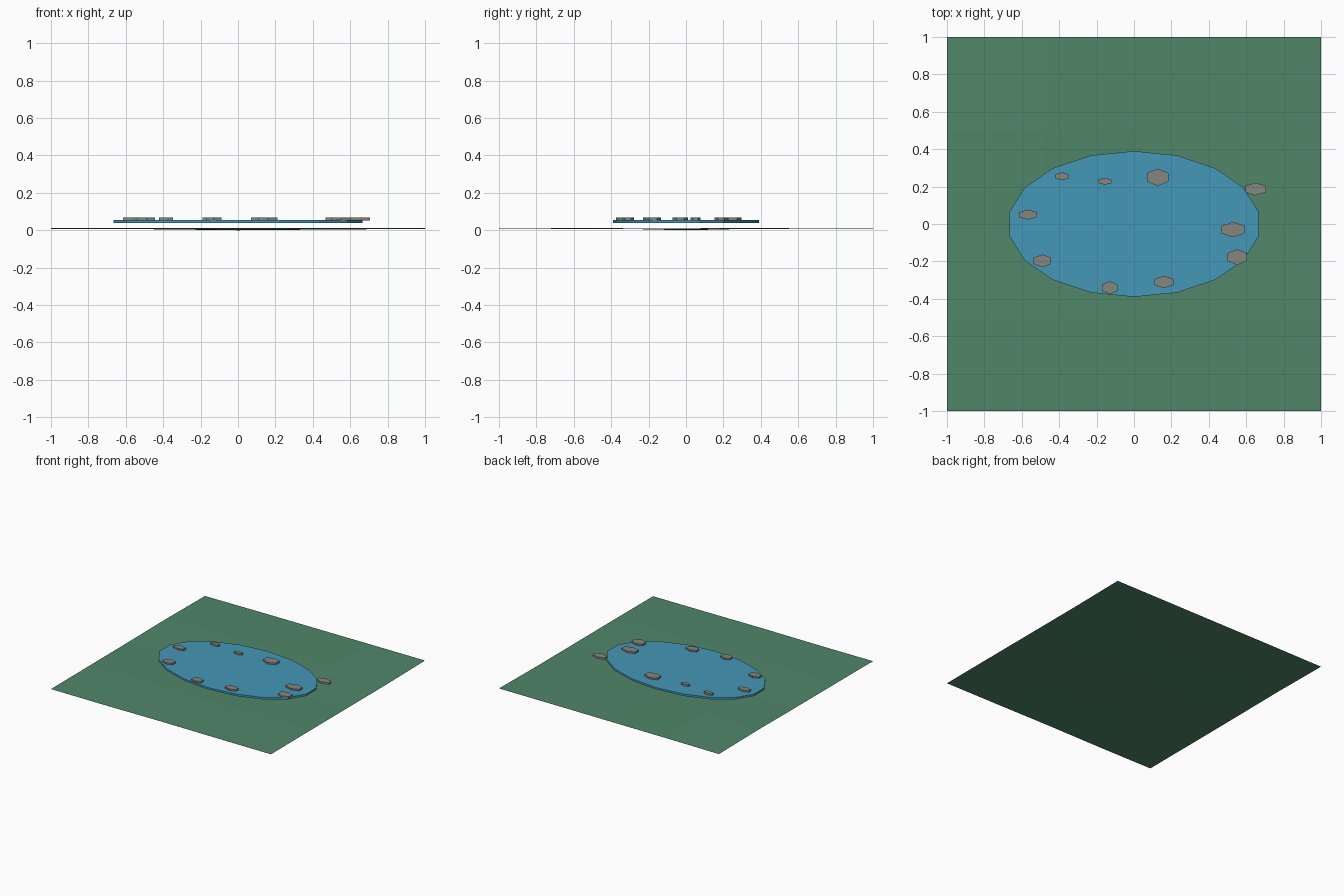
import bpy, random
from math import cos, pi

if "Cube" in bpy.data.objects:
    bpy.data.objects.remove(bpy.data.objects["Cube"])

random.seed(4)

def material(name, rgb):
    m = bpy.data.materials.new(name)
    m.diffuse_color = (*rgb, 1)
    m.use_nodes = True
    m.node_tree.nodes["Principled BSDF"].inputs["Base Color"].default_value = m.diffuse_color
    return m

GRASS = material("grass_green", (0.08, 0.24, 0.14))
WATER = material("water_blue", (0.06, 0.31, 0.47))
STONE = material("stone_grey", (0.24, 0.24, 0.21))

def disc(name, sides, center, rx, ry, z0, z1, mat):
    bpy.ops.mesh.primitive_cylinder_add(vertices=sides, radius=1, depth=1,
        location=(center[0], center[1], (z0 + z1) / 2))
    o = bpy.context.object
    o.name = name
    o.scale = (rx, ry, z1 - z0)
    o.data.materials.append(mat)
    return o

# Gently uneven ground sheet
bpy.ops.mesh.primitive_grid_add(x_subdivisions=4, y_subdivisions=4, size=2)
ground = bpy.context.object
ground.name = "ground"
ground.data.materials.append(GRASS)
for v in ground.data.vertices:
    edge = max(abs(v.co.x), abs(v.co.y)) > 0.9
    v.co.z = random.uniform(0.006, 0.014) if edge else random.uniform(0.003, 0.014)
min(ground.data.vertices, key=lambda v: v.co.length).co.z = 0.0

# Oval pond
disc("pond_water", 18, (0, 0), 0.675, 0.39, 0.039, 0.055, WATER)

# Stones round the shore: x, y, half width, half depth
stones = [
    (0.65, 0.187, 0.055, 0.034), (0.53, -0.03, 0.061, 0.041),
    (0.552, -0.177, 0.051, 0.042), (0.16, -0.31, 0.05, 0.033),
    (-0.13, -0.34, 0.042, 0.034), (-0.49, -0.197, 0.046, 0.034),
    (-0.567, 0.05, 0.048, 0.027), (-0.385, 0.255, 0.037, 0.021),
    (-0.155, 0.228, 0.036, 0.018), (0.127, 0.25, 0.058, 0.046),
]
for i, (x, y, hw, hd) in enumerate(stones):
    disc(f"stone_{i + 1}", 6, (x, y), hw / cos(pi / 6), hd, 0.053, 0.068, STONE)
